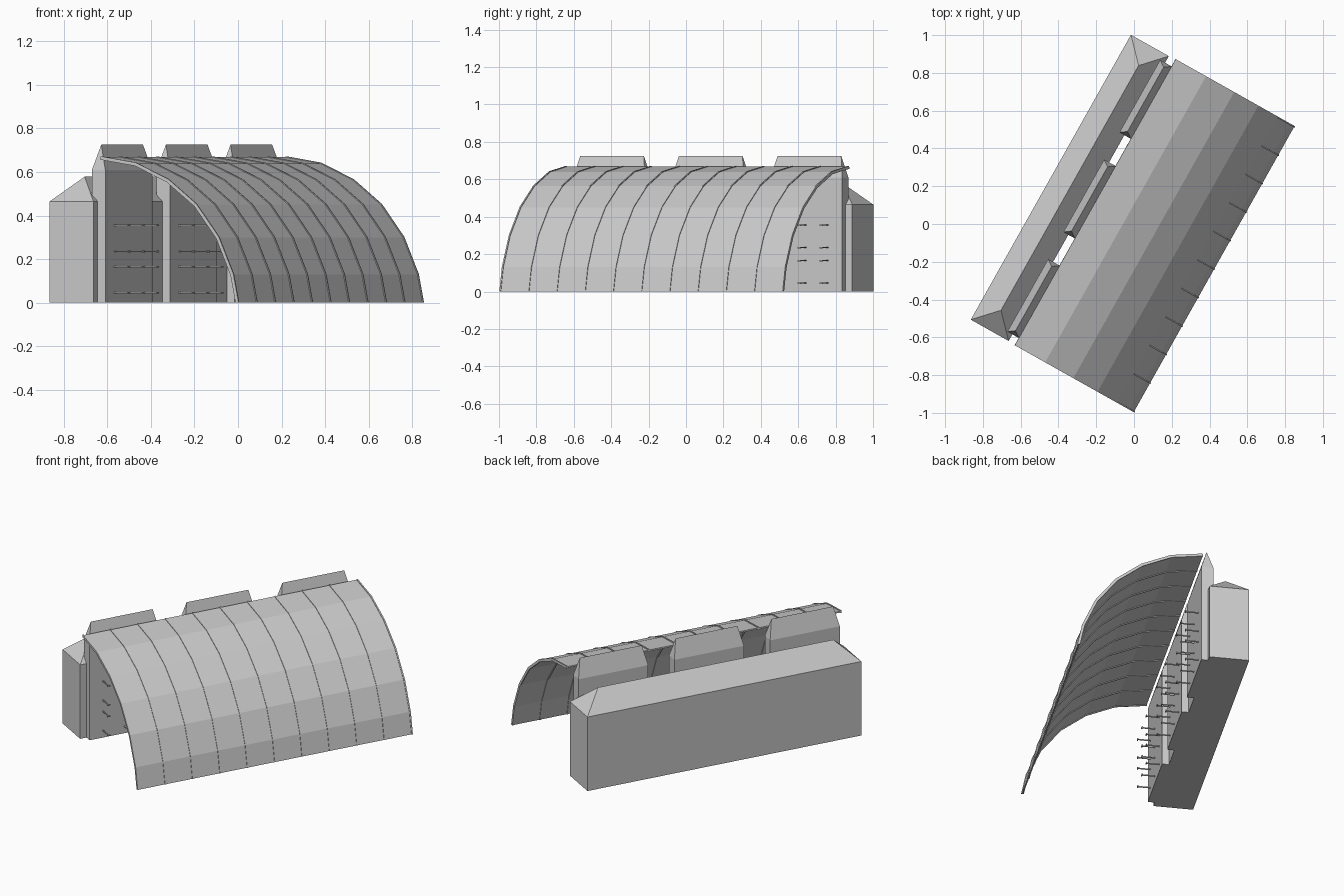
import bpy, bmesh, math
from mathutils import Matrix, Vector

old = bpy.data.objects.get("Cube")
if old:
    bpy.data.objects.remove(old, do_unlink=True)

TURN = math.radians(-29.35)   # whole shelter is turned on its footprint
HALF = 0.865                  # half length along the local y axis

grey = bpy.data.materials.new("light grey")
grey.use_nodes = True
grey.diffuse_color = (0.6, 0.6, 0.6, 1)
grey.node_tree.nodes["Principled BSDF"].inputs["Base Color"].default_value = (0.6, 0.6, 0.6, 1)


def finish(bm, name):
    bmesh.ops.recalc_face_normals(bm, faces=bm.faces)
    mesh = bpy.data.meshes.new(name)
    bm.to_mesh(mesh)
    bm.free()
    mesh.materials.append(grey)
    obj = bpy.data.objects.new(name, mesh)
    obj.rotation_euler.z = TURN
    bpy.context.collection.objects.link(obj)
    return obj


def hip_block(name, x, y, half_x, half_y, eave, ridge, ridge_half):
    """Box with a hipped top whose ridge runs along y."""
    bm = bmesh.new()
    corners = [(-1, -1), (1, -1), (1, 1), (-1, 1)]
    low, high = [[bm.verts.new((x + sx * half_x, y + sy * half_y, z)) for sx, sy in corners]
                 for z in (0, eave)]
    a, b = [bm.verts.new((x, y + s * ridge_half, ridge)) for s in (-1, 1)]
    bm.faces.new(low)
    for i in range(4):
        j = (i + 1) % 4
        bm.faces.new((low[i], low[j], high[j], high[i]))
    bm.faces.new((high[0], high[1], a))
    bm.faces.new((high[1], high[2], b, a))
    bm.faces.new((high[2], high[3], b))
    bm.faces.new((high[3], high[0], a, b))
    return finish(bm, name)


# Quarter arch profile, from the open top edge to the ground
ARCH = [(-0.235, 0.668), (-0.051, 0.639), (0.12, 0.563), (0.267, 0.45),
        (0.384, 0.3), (0.46, 0.13), (0.487, 0)]


def shifted(offset):
    """Arch profile moved along its outward normals."""
    pts = []
    for i, p in enumerate(ARCH):
        before, after = ARCH[max(i - 1, 0)], ARCH[min(i + 1, len(ARCH) - 1)]
        d = (Vector(after) - Vector(before)).normalized()
        q = Vector(p) + Vector((-d.y, d.x)) * offset
        pts.append((q.x, max(q.y, 0)))
    return pts


def arch_strip(bm, y0, y1, outer, inner):
    rows = []
    for p, q in zip(shifted(outer), shifted(inner)):
        rows.append([bm.verts.new((r[0], y, r[1])) for r, y in
                     ((p, y0), (p, y1), (q, y1), (q, y0))])
    for r, s in zip(rows, rows[1:]):
        for i in range(4):
            j = (i + 1) % 4
            bm.faces.new((r[i], r[j], s[j], s[i]))
    bm.faces.new(rows[0])
    bm.faces.new(rows[-1])


# Curved roof shell
bm = bmesh.new()
arch_strip(bm, -HALF, HALF, 0, -0.008)
finish(bm, "arched_roof")

# Thin ribs at the roof seams
bm = bmesh.new()
for i in range(11):
    y = -HALF + i * HALF / 5
    arch_strip(bm, y - 0.004, y + 0.004, 0.004, -0.012)
finish(bm, "roof_ribs")

# Long rear bank with hipped top
hip_block("rear_bank", -0.39, 0, 0.115, HALF, 0.465, 0.578, 0.743)


def add_box(bm, centre, size):
    bmesh.ops.create_cube(bm, size=1, matrix=Matrix.Translation(centre) @ Matrix.Diagonal((*size, 1)))


# Three tall wall slabs, each with rows of T-shaped pegs
for n, y in enumerate((-0.605, 0, 0.605), 1):
    hip_block(f"wall_slab_{n}", -0.27, y, 0.035, 0.22, 0.61, 0.725, 0.195)
    bm = bmesh.new()
    for dy in (-0.135, 0, 0.135):
        for z in (0.045, 0.165, 0.235, 0.355):
            add_box(bm, (-0.197, y + dy, z), (0.08, 0.006, 0.006))
            add_box(bm, (-0.16, y + dy, z), (0.006, 0.02, 0.008))
    finish(bm, f"wall_pegs_{n}")
